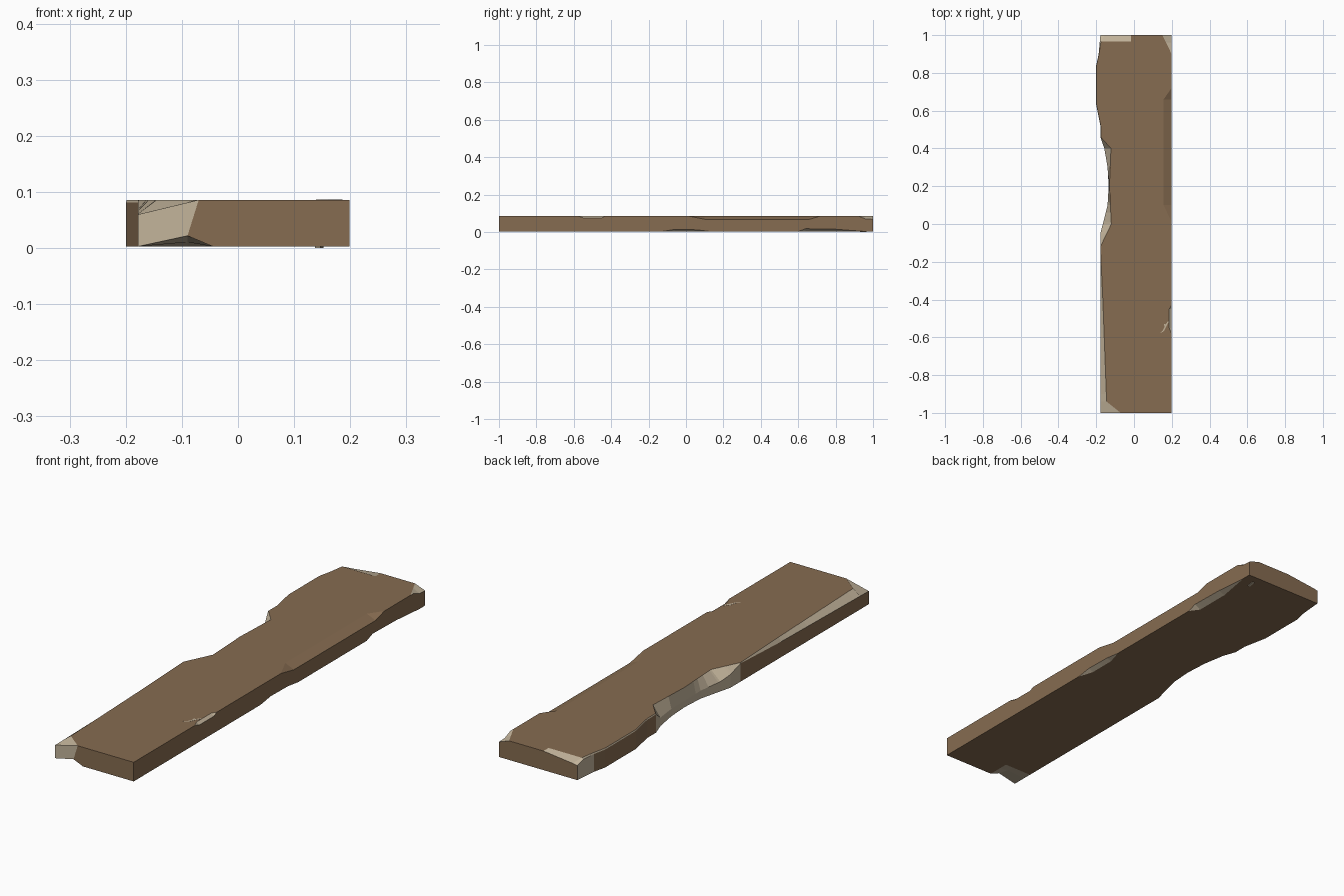
import bpy, bmesh

if "Cube" in bpy.data.objects:
    bpy.data.objects.remove(bpy.data.objects["Cube"])

Z0, Z1, XR = 0.003, 0.086, 0.199


def material(name, rgb):
    m = bpy.data.materials.new(name)
    m.diffuse_color = (*rgb, 1)
    m.use_nodes = True
    m.node_tree.nodes["Principled BSDF"].inputs["Base Color"].default_value = m.diffuse_color
    return m


wood = material("weathered_wood", (0.24, 0.15, 0.082))
raw = material("raw_wood", (0.55, 0.46, 0.33))

# Wear along the length: (y, value) keys
SIDE = [(-1, -.178), (-.05, -.178), (0, -.165), (.1, -.14), (.2, -.134), (.3, -.14), (.4, -.157),
        (.46, -.178), (.52, -.178), (.63, -.2), (.84, -.2), (.9, -.187), (1, -.178)]
TOP_LEFT = [(-1, -.07), (-.94, -.145), (-.4, -.165), (-.12, -.178), (0, -.12), (.2, -.13),
            (.4, -.122), (.46, -.176), (.52, -.176), (.63, -.198), (.84, -.198),
            (.9, -.185), (.965, -.175), (1, -.155)]
BEVEL_Z = [(-1, .06), (-.4, .07), (-.12, .082), (0, .045), (.2, .03), (.4, .04), (.46, .082),
           (.965, .08), (1, .066)]
BACK_Z = [(.965, Z1), (1, .07)]
TOP_RIGHT = [(-.58, XR), (-.55, .186), (-.45, .186), (-.43, XR), (.01, XR), (.1, .157),
             (.66, .157), (.72, XR), (.9, XR), (1, .15)]
RIGHT_Z = [(-.58, Z1), (-.55, .076), (-.45, .076), (-.43, Z1), (.01, Z1), (.1, .068), (.66, .068),
           (.72, Z1), (.92, Z1), (.96, .07), (1, .068)]
LOW_Z = [(-.13, Z0), (-.06, .014), (.06, .012), (.13, Z0), (.6, Z0), (.64, .018), (.8, .015), (.96, Z0)]
LOW_X = [(-.13, XR), (-.06, .178), (.06, .178), (.13, XR), (.6, XR), (.64, .17), (.8, .17), (.96, XR)]
NOTCH = [(-1, .022), (-.9, Z0)]


def at(keys, y):
    if y <= keys[0][0]:
        return keys[0][1]
    for (a, u), (b, v) in zip(keys, keys[1:]):
        if y <= b:
            return u + (v - u) * (y - a) / (b - a)
    return keys[-1][1]


def section(y):
    s = at(SIDE, y)
    return [(s, y, Z0), (-.09, y, at(NOTCH, y)), (-.045, y, Z0), (at(LOW_X, y), y, Z0),
            (XR, y, at(LOW_Z, y)), (XR, y, at(RIGHT_Z, y)), (at(TOP_RIGHT, y), y, Z1),
            (-.015, y, Z1), (at(TOP_LEFT, y), y, at(BACK_Z, y)), (s, y, at(BEVEL_Z, y))]


def is_raw(strip, y):
    return (strip == 8 or (strip == 9 and (-.12 < y < .46 or y > .87))
            or (strip == 7 and y > .965) or (strip in (0, 1) and y < -.9)
            or (strip == 5 and (y < -.4 or y > .9)) or strip == 3)


def finish(bm, name, mats):
    bmesh.ops.remove_doubles(bm, verts=bm.verts, dist=1e-5)
    bmesh.ops.recalc_face_normals(bm, faces=bm.faces)
    me = bpy.data.meshes.new(name)
    bm.to_mesh(me)
    bm.free()
    for m in mats:
        me.materials.append(m)
    ob = bpy.data.objects.new(name, me)
    bpy.context.collection.objects.link(ob)


# Plank: worn sections lofted along y
bm = bmesh.new()
tables = (SIDE, TOP_LEFT, BEVEL_Z, BACK_Z, TOP_RIGHT, RIGHT_Z, LOW_Z, LOW_X, NOTCH)
ys = sorted({k[0] for t in tables for k in t})
rings = [[bm.verts.new(p) for p in section(y)] for y in ys]
for y0, y1, a, b in zip(ys, ys[1:], rings, rings[1:]):
    for i in range(10):
        j = (i + 1) % 10
        f = bm.faces.new((a[i], a[j], b[j], b[i]))
        f.material_index = int(is_raw(i, (y0 + y1) / 2))
first = rings[0]
bm.faces.new([first[0], first[1], first[8], first[9]]).material_index = 1
bm.faces.new(first[1:9])
bm.faces.new(rings[-1])
finish(bm, "plank", (wood, raw))


# Thin splinters: tapered flat slivers along a path
def sliver(name, paths, z, h, w, mat):
    bm = bmesh.new()
    for path in paths:
        for (x0, y0), (x1, y1) in zip(path, path[1:]):
            lo, hi = [[bm.verts.new(p) for p in ((x0 - w, y0, k), (x0 + w, y0, k),
                                                (x1 + w, y1, k), (x1 - w, y1, k))] for k in (z, z + h)]
            bm.faces.new(lo)
            bm.faces.new(hi)
            for i in range(4):
                j = (i + 1) % 4
                bm.faces.new((lo[i], lo[j], hi[j], hi[i]))
    finish(bm, name, (mat,))


sliver("surface_crack", [[(.143, -.575), (.156, -.565), (.165, -.545), (.182, -.515)],
                         [(.165, -.545), (.163, -.53)]], Z1 - .002, .0025, .004, raw)
sliver("underside_splinter", [[(.142, .93), (.147, .965)]], 0, .004, .005, raw)
